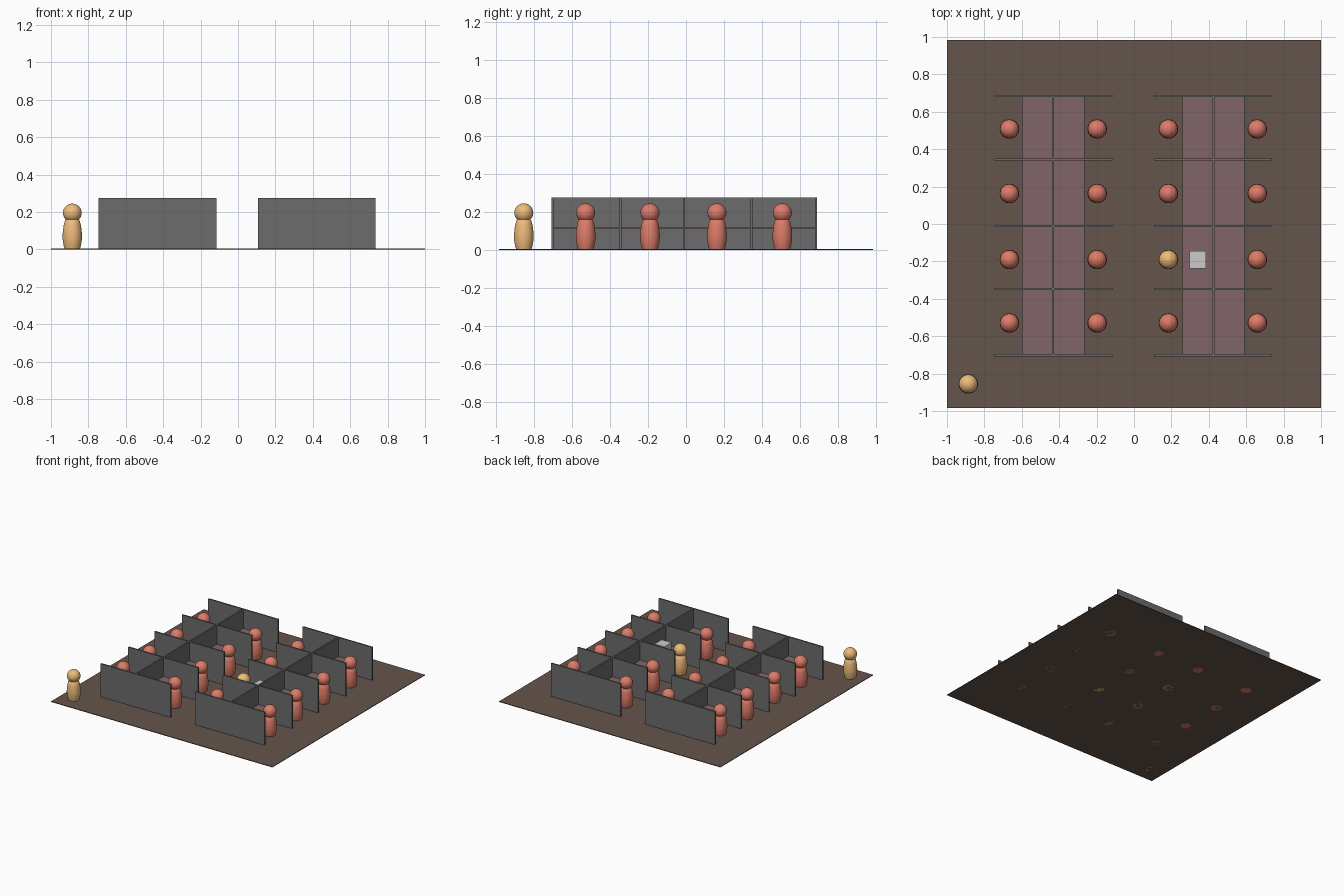
import bpy, bmesh, math
from mathutils import Matrix

if "Cube" in bpy.data.objects:
    bpy.data.objects.remove(bpy.data.objects["Cube"])


def material(name, rgb):
    m = bpy.data.materials.new(name)
    m.diffuse_color = (*rgb, 1)
    m.use_nodes = True
    m.node_tree.nodes["Principled BSDF"].inputs["Base Color"].default_value = m.diffuse_color
    return m


CARPET = material("carpet", (0.13, 0.09, 0.07))
PANEL = material("panel", (0.15, 0.15, 0.15))
DESK = material("desk", (0.22, 0.13, 0.14))
RED = material("red", (0.72, 0.20, 0.14))
YELLOW = material("yellow", (0.85, 0.50, 0.20))


def finish(name, bm, mat=None):
    mesh = bpy.data.meshes.new(name)
    bm.to_mesh(mesh)
    bm.free()
    if mat:
        mesh.materials.append(mat)
    obj = bpy.data.objects.new(name, mesh)
    bpy.context.collection.objects.link(obj)
    return obj


def box(name, x0, x1, y0, y1, z0, z1, mat=None):
    bm = bmesh.new()
    bmesh.ops.create_cube(bm, size=1, matrix=Matrix.Translation(
        ((x0 + x1) / 2, (y0 + y1) / 2, (z0 + z1) / 2))
        @ Matrix.Diagonal((x1 - x0, y1 - y0, z1 - z0, 1)))
    return finish(name, bm, mat)


def figure_mesh(name, mat):
    """Pawn-like figure: lathed body and a ball head."""
    profile = [(0, 0), (0.040, 0), (0.046, 0.02), (0.051, 0.05), (0.052, 0.075),
               (0.050, 0.10), (0.046, 0.13), (0.039, 0.155), (0.025, 0.168), (0, 0.172)]
    bm = bmesh.new()
    verts = [bm.verts.new((r, 0, z)) for r, z in profile]
    edges = [bm.edges.new(pair) for pair in zip(verts, verts[1:])]
    bmesh.ops.spin(bm, geom=verts + edges, cent=(0, 0, 0), axis=(0, 0, 1),
                   angle=math.tau, steps=32)
    bmesh.ops.remove_doubles(bm, verts=bm.verts, dist=1e-5)
    bmesh.ops.create_uvsphere(bm, u_segments=32, v_segments=16, radius=0.050,
                              matrix=Matrix.Translation((0, 0, 0.195)))
    bmesh.ops.recalc_face_normals(bm, faces=bm.faces)
    mesh = bpy.data.meshes.new(name)
    bm.to_mesh(mesh)
    bm.free()
    mesh.materials.append(mat)
    mesh.shade_smooth()
    mesh.set_sharp_from_angle(angle=math.radians(50))
    return mesh


# Floor
box("floor", -1, 1, -0.985, 0.985, 0, 0.005, CARPET)

# Two desk rows, each with a spine wall and five cross dividers
WALL_Y = (-0.702, -0.347, -0.011, 0.345, 0.685)
TOP, HALF = 0.275, 0.006
for side, spine, x0, x1, d0, d1 in (("left", -0.433, -0.745, -0.115, -0.60, -0.265),
                                    ("right", 0.425, 0.108, 0.735, 0.258, 0.592)):
    box(f"{side}_desk", d0, d1, WALL_Y[0], WALL_Y[-1], 0.11, 0.12, DESK)
    box(f"{side}_spine_wall", spine - HALF, spine + HALF,
        WALL_Y[0], WALL_Y[-1], 0.005, TOP, PANEL)
    for i, y in enumerate(WALL_Y):
        box(f"{side}_divider_{i + 1}", x0, x1, y - HALF, y + HALF, 0.005, TOP, PANEL)

# Computer box on one desk
box("computer", 0.297, 0.385, -0.237, -0.145, 0.12, 0.207)

# Seated workers, one highlighted, plus a visitor in the corner
red_mesh = figure_mesh("red_figure", RED)
yellow_mesh = figure_mesh("yellow_figure", YELLOW)


def place(name, mesh, x, y):
    obj = bpy.data.objects.new(name, mesh)
    obj.location = (x, y, 0)
    bpy.context.collection.objects.link(obj)


for i, x in enumerate((-0.666, -0.197, 0.184, 0.659)):
    for j, y in enumerate((-0.529, -0.190, 0.163, 0.508)):
        special = (i, j) == (2, 1)
        place(f"worker_{i + 1}_{j + 1}", yellow_mesh if special else red_mesh, x, y)
place("visitor", yellow_mesh, -0.886, -0.855)
